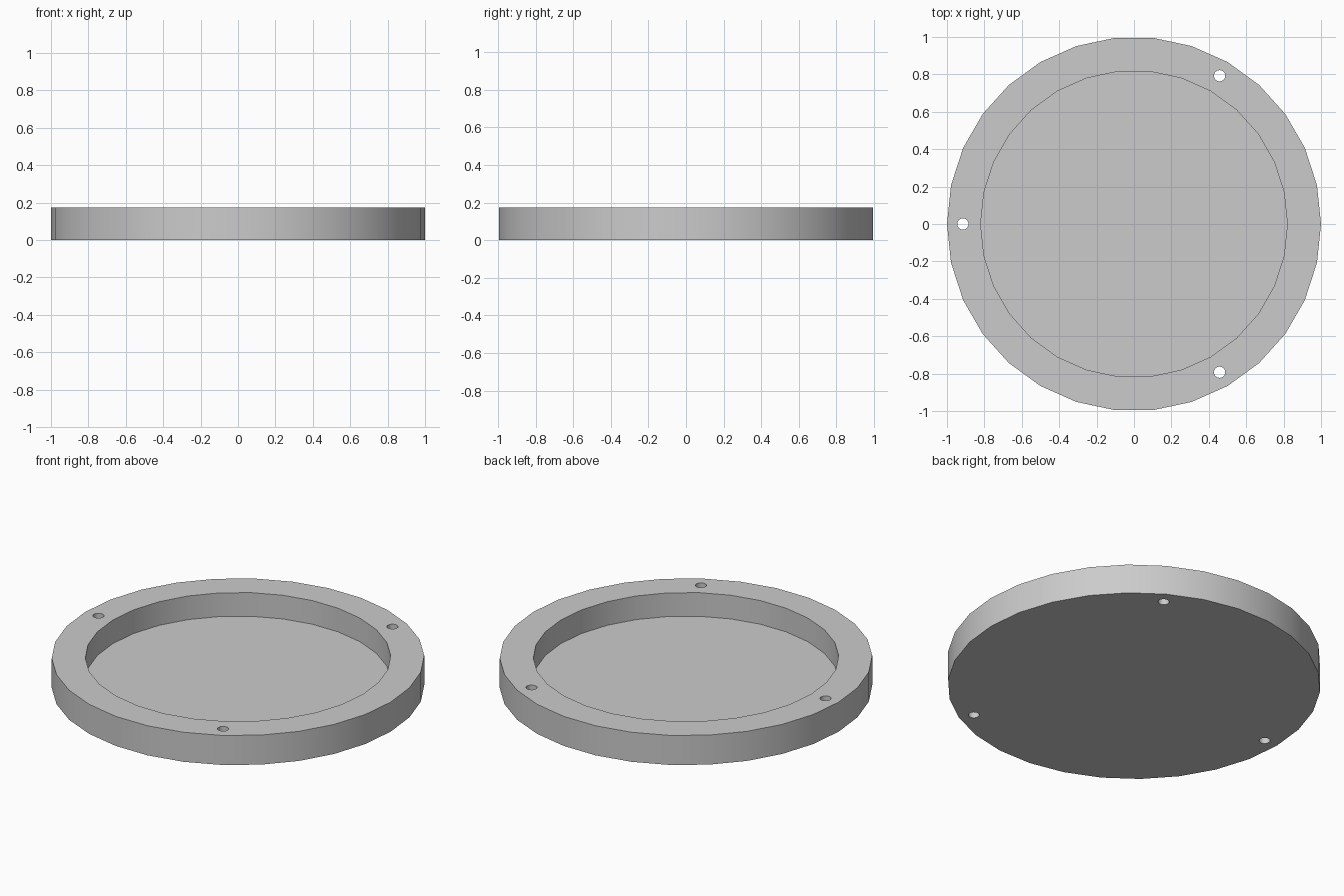
import bpy, bmesh, math

if "Cube" in bpy.data.objects:
    bpy.data.objects.remove(bpy.data.objects["Cube"])

SIDES = 30
HEIGHT, FLOOR = 0.175, 0.035
OUTER, INNER = 1.0, 0.82
HOLE_RING, HOLE_RADIUS = 0.915, 0.03

grey = bpy.data.materials.new("light_grey")
grey.diffuse_color = (0.6, 0.6, 0.6, 1)
grey.use_nodes = True
grey.node_tree.nodes["Principled BSDF"].inputs["Base Color"].default_value = grey.diffuse_color


def new_object(name, bm):
    bmesh.ops.recalc_face_normals(bm, faces=bm.faces)
    mesh = bpy.data.meshes.new(name)
    bm.to_mesh(mesh)
    bm.free()
    obj = bpy.data.objects.new(name, mesh)
    bpy.context.collection.objects.link(obj)
    mesh.materials.append(grey)
    return obj


def ring(bm, radius, z, sides, cx=0, cy=0):
    step = 2 * math.pi / sides
    return [bm.verts.new((cx + radius * math.cos(i * step),
                          cy + radius * math.sin(i * step), z))
            for i in range(sides)]


def loft(bm, rings):
    # Bridge successive rings and cap both ends
    for a, b in zip(rings, rings[1:]):
        for i in range(len(a)):
            j = (i + 1) % len(a)
            bm.faces.new((a[i], a[j], b[j], b[i]))
    bm.faces.new(rings[0])
    bm.faces.new(rings[-1])


# Shallow round tray: outer wall, flat rim, inner wall, floor
bm = bmesh.new()
profile = [(OUTER, 0), (OUTER, HEIGHT), (INNER, HEIGHT), (INNER, FLOOR)]
loft(bm, [ring(bm, r, z, SIDES) for r, z in profile])
tray = new_object("round_tray", bm)

# Three screw holes through the rim
bm = bmesh.new()
for degrees in (60, 180, 300):
    a = math.radians(degrees)
    x, y = HOLE_RING * math.cos(a), HOLE_RING * math.sin(a)
    loft(bm, [ring(bm, HOLE_RADIUS, z, SIDES, x, y)
              for z in (-0.1, HEIGHT + 0.1)])
cutter = new_object("hole_cutter", bm)

bpy.context.view_layer.objects.active = tray
tray.select_set(True)
cut = tray.modifiers.new("screw_holes", 'BOOLEAN')
cut.operation = 'DIFFERENCE'
cut.solver = 'EXACT'
cut.object = cutter
bpy.ops.object.modifier_apply(modifier=cut.name)
bpy.data.objects.remove(cutter, do_unlink=True)

# Smooth walls with crisp rim edges
bpy.ops.object.shade_smooth_by_angle(angle=math.radians(30))
